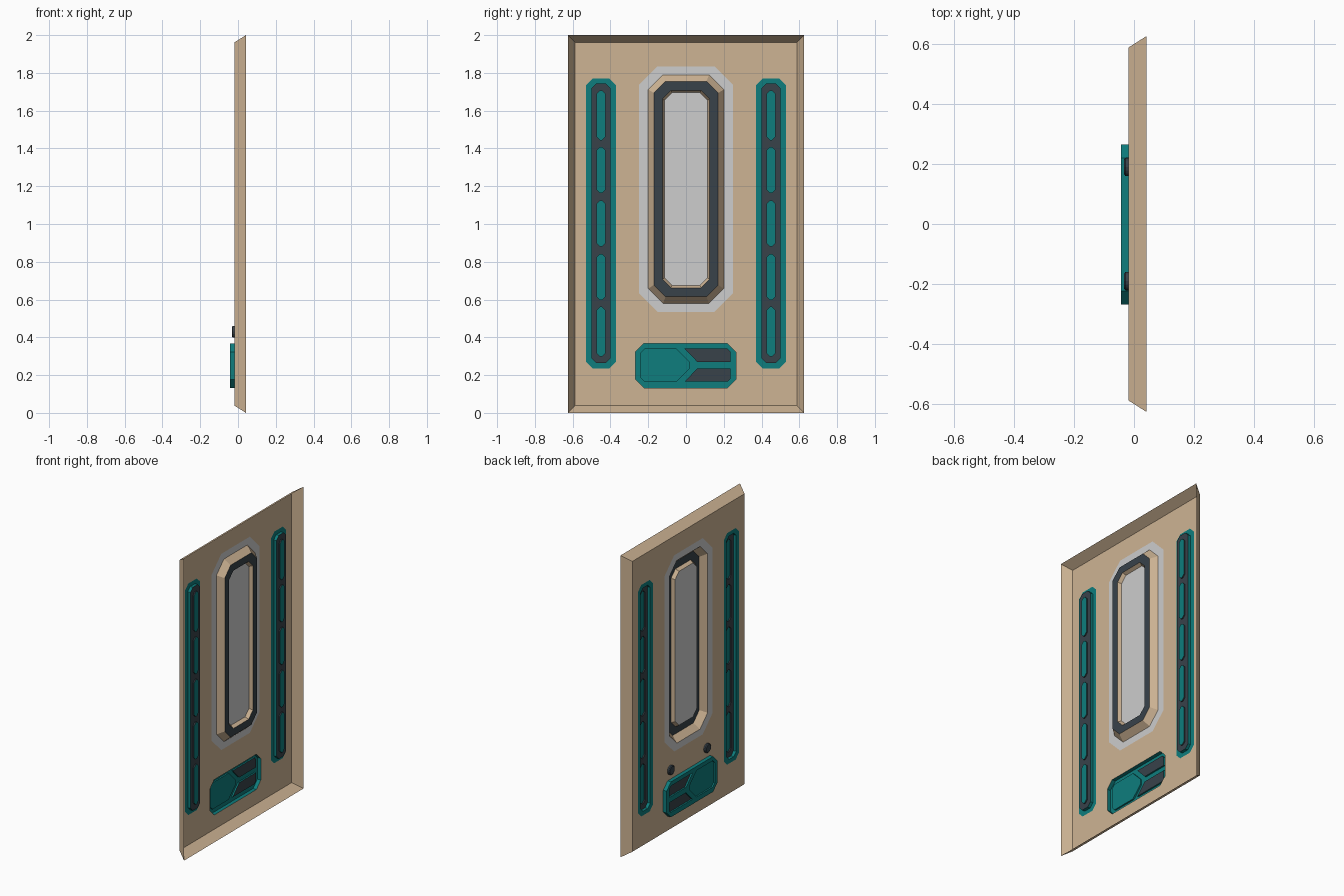
import bpy, bmesh, math
from mathutils import Vector, Matrix

if "Cube" in bpy.data.objects:
    bpy.data.objects.remove(bpy.data.objects["Cube"])


def material(name, rgb):
    lin = [((c / 255 + 0.055) / 1.055) ** 2.4 for c in rgb]
    m = bpy.data.materials.new(name)
    m.diffuse_color = (*lin, 1)
    m.use_nodes = True
    m.node_tree.nodes["Principled BSDF"].inputs["Base Color"].default_value = m.diffuse_color
    return m


BEIGE = material("beige", (206, 180, 148))
GREY = material("light grey", (205, 205, 205))
TEAL = material("teal", (14, 125, 125))
DARK = material("charcoal", (56, 66, 74))


def octagon(cy, cz, hy, hz, c):
    """Chamfered rectangle as (y, z) points, anticlockwise."""
    return [(cy + a, cz + b) for a, b in (
        (hy - c, -hz), (hy, -hz + c), (hy, hz - c), (hy - c, hz),
        (-hy + c, hz), (-hy, hz - c), (-hy, -hz + c), (-hy + c, -hz))]


class Part:
    """Collects strips between profiles and flat faces with holes; outside is -x."""

    def __init__(self, name, mats):
        self.name, self.mats, self.bm = name, mats, bmesh.new()

    def ring(self, x, pts):
        return [self.bm.verts.new((x, y, z)) for y, z in pts]

    def strip(self, xa, a, xb, b, m):
        va, vb = self.ring(xa, a), self.ring(xb, b)
        for i in range(len(a)):
            j = (i + 1) % len(a)
            f = self.bm.faces.new((vb[i], vb[j], va[j], va[i]))
            f.material_index = self.mats.index(m)

    def face(self, x, outer, m, holes=()):
        if not holes:
            f = self.bm.faces.new(self.ring(x, outer)[::-1])
            f.material_index = self.mats.index(m)
            return
        edges = []
        for pts in [outer, *holes]:
            v = self.ring(x, pts)
            edges += [self.bm.edges.new((v[i - 1], v[i])) for i in range(len(v))]
        res = bmesh.ops.triangle_fill(self.bm, use_beauty=True, use_dissolve=False,
                                      edges=edges, normal=(-1, 0, 0))
        for f in [g for g in res["geom"] if isinstance(g, bmesh.types.BMFace)]:
            f.normal_update()
            if f.normal.x > 0:
                f.normal_flip()
            f.material_index = self.mats.index(m)

    def finish(self):
        bmesh.ops.remove_doubles(self.bm, verts=self.bm.verts, dist=0.0001)
        me = bpy.data.meshes.new(self.name)
        self.bm.to_mesh(me)
        self.bm.free()
        for m in self.mats:
            me.materials.append(m)
        ob = bpy.data.objects.new(self.name, me)
        bpy.context.collection.objects.link(ob)


FRONT = -0.018  # x of the panel's flat face
window = octagon(0, 1.185, 0.25, 0.65, 0.1)
plate = octagon(-0.002, 0.25, 0.266, 0.117, 0.045)
bars = [octagon(s * 0.45, 1.003, 0.08, 0.767, 0.035) for s in (-1, 1)]

# panel: open-backed tray with openings for the fitted parts
p = Part("door_panel", [BEIGE])
rim = [(-0.625, 0), (0.625, 0), (0.625, 2), (-0.625, 2)]
flat = [(-0.587, 0.038), (0.587, 0.038), (0.587, 1.962), (-0.587, 1.962)]
p.strip(0.042, rim, FRONT, flat, BEIGE)
p.face(FRONT, flat, BEIGE, [window, plate, *bars])
p.finish()

# window: grey surround, sloped recess, dark frame, pane
p = Part("window", [GREY, BEIGE, DARK])
steps = [(FRONT, window, None),
         (FRONT, octagon(0, 1.185, 0.2, 0.605, 0.078), GREY),
         (0.022, octagon(0, 1.185, 0.17, 0.57, 0.062), BEIGE),
         (0.022, octagon(0, 1.185, 0.125, 0.523, 0.045), DARK),
         (0.0, octagon(0, 1.185, 0.114, 0.51, 0.04), BEIGE)]
for (xa, a, _), (xb, b, m) in zip(steps, steps[1:]):
    p.strip(xa, a, xb, b, m)
p.face(0.0, steps[-1][1], GREY)
p.finish()

# side bars: teal lip, dark channel, five teal slots
for side, s, outer in zip(("left", "right"), (-1, 1), bars):
    p = Part("side_bar_" + side, [TEAL, DARK])
    cy, floor, deep = s * 0.45, 0.002, 0.01
    inner = octagon(cy, 1.003, 0.05, 0.74, 0.025)
    p.strip(FRONT, outer, FRONT, inner, TEAL)
    p.strip(FRONT, inner, floor, inner, TEAL)
    slots = [octagon(cy, cz, 0.023, hz, 0.017) for cz, hz in
             ((0.43, 0.132), (0.72, 0.122), (1.003, 0.122), (1.285, 0.122), (1.575, 0.132))]
    p.face(floor, inner, DARK, slots)
    for slot in slots:
        p.strip(floor, slot, deep, slot, DARK)
        p.face(deep, slot, TEAL)
    p.finish()

# lower plate: raised, with a teal pointed recess and two dark recesses
p = Part("lower_plate", [TEAL, DARK])
TOP, FLOOR, MID = -0.043, -0.033, 0.2525
p.strip(FRONT, plate, TOP, plate, TEAL)
pointed = [(-0.22, 0.165), (-0.05, 0.165), (0.02, 0.235), (0.02, 0.27),
           (-0.05, 0.34), (-0.22, 0.34), (-0.24, 0.32), (-0.24, 0.185)]
upper = [(0.06, 0.27), (0.235, 0.27), (0.235, 0.325), (0.22, 0.34), (-0.008, 0.34)]
lower = [(y, 2 * MID - z) for y, z in reversed(upper)]
p.face(TOP, plate, TEAL, [pointed, upper, lower])
for pts, m in ((pointed, TEAL), (upper, DARK), (lower, DARK)):
    p.strip(TOP, pts, FLOOR, pts, TEAL)
    p.face(FLOOR, pts, m)
p.finish()

# knobs
for side, s in (("left", -1), ("right", 1)):
    p = Part("knob_" + side, [DARK])
    base, top = ([(s * 0.19 + r * math.cos(i * math.pi / 8), 0.43 + r * math.sin(i * math.pi / 8))
                  for i in range(16)] for r in (0.031, 0.025))
    p.strip(FRONT, base, -0.028, base, DARK)
    p.strip(-0.028, base, -0.033, top, DARK)
    p.face(-0.033, top, DARK)
    p.finish()
